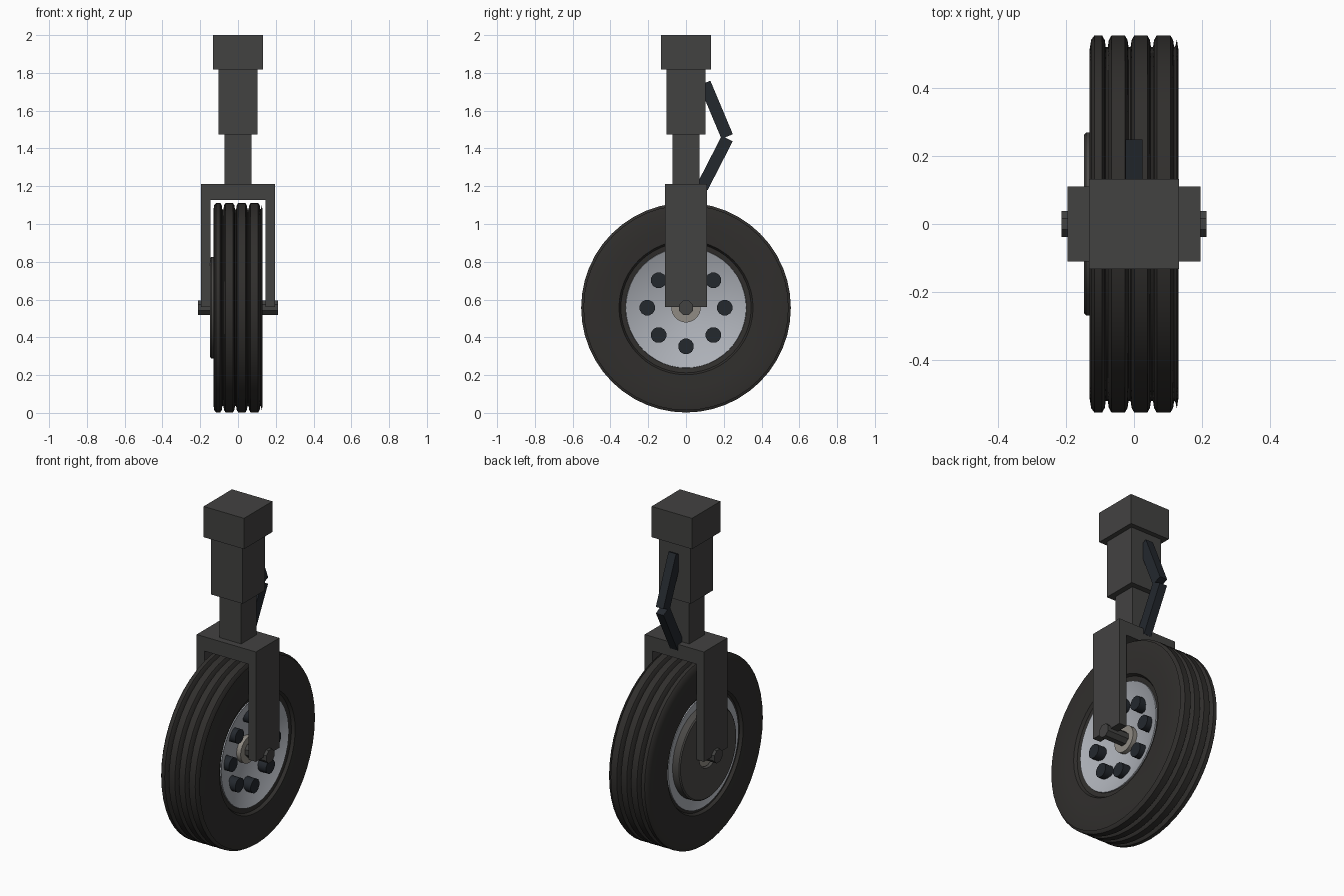
import bpy, bmesh
from math import sin, cos, pi, atan2, hypot
from mathutils import Matrix, Vector

if "Cube" in bpy.data.objects:
    bpy.data.objects.remove(bpy.data.objects["Cube"])

AXLE_Z = 0.557


def mat(name, c):
    m = bpy.data.materials.new(name)
    m.diffuse_color = (*c, 1)
    m.use_nodes = True
    m.node_tree.nodes["Principled BSDF"].inputs["Base Color"].default_value = m.diffuse_color
    return m


STEEL = mat("dark_steel", (0.055, 0.054, 0.053))
RUBBER = mat("rubber", (0.03, 0.028, 0.026))
ALLOY = mat("alloy", (0.42, 0.44, 0.48))
BLACK = mat("blue_black", (0.017, 0.021, 0.027))
BRAKE = mat("brake_grey", (0.07, 0.067, 0.063))
HUB = mat("hub_metal", (0.28, 0.26, 0.23))


def finish(bm, name, material, smooth=False):
    bmesh.ops.recalc_face_normals(bm, faces=bm.faces)
    me = bpy.data.meshes.new(name)
    bm.to_mesh(me)
    bm.free()
    me.materials.append(material)
    ob = bpy.data.objects.new(name, me)
    bpy.context.collection.objects.link(ob)
    if smooth:
        bpy.ops.object.select_all(action='DESELECT')
        ob.select_set(True)
        bpy.context.view_layer.objects.active = ob
        bpy.ops.object.shade_smooth_by_angle(angle=0.6)
    return ob


def box(name, x0, x1, y0, y1, z0, z1, material=STEEL):
    bm = bmesh.new()
    c = Vector((x0 + x1, y0 + y1, z0 + z1)) / 2
    bmesh.ops.create_cube(bm, size=1, matrix=Matrix.Translation(c)
                          @ Matrix.Diagonal((x1 - x0, y1 - y0, z1 - z0, 1)))
    return finish(bm, name, material)


def revolve(name, profile, material, n=48, smooth=True):
    """Spin a closed (x, radius) profile around the axle."""
    bm = bmesh.new()
    rings = [[bm.verts.new((x, r * sin(2 * pi * i / n), AXLE_Z + r * cos(2 * pi * i / n)))
              for x, r in profile] for i in range(n)]
    m = len(profile)
    for i in range(n):
        a, b = rings[i], rings[(i + 1) % n]
        for j in range(m):
            k = (j + 1) % m
            bm.faces.new((a[j], a[k], b[k], b[j]))
    return finish(bm, name, material, smooth)


def rod(name, x0, x1, r, material, n, y=0, z=AXLE_Z):
    bm = bmesh.new()
    bmesh.ops.create_cone(bm, cap_ends=True, segments=n, radius1=r, radius2=r, depth=x1 - x0,
                          matrix=Matrix.Translation(((x0 + x1) / 2, y, z))
                          @ Matrix.Rotation(pi / 2, 4, 'Y') @ Matrix.Rotation(pi / n, 4, 'Z'))
    return finish(bm, name, material, n > 8)


def link(name, y0, z0, y1, z1, width=0.065):
    bm = bmesh.new()
    bmesh.ops.create_cube(bm, size=1, matrix=Matrix.Translation((0, (y0 + y1) / 2, (z0 + z1) / 2))
                          @ Matrix.Rotation(atan2(z1 - z0, y1 - y0), 4, 'X')
                          @ Matrix.Diagonal((0.05, hypot(y1 - y0, z1 - z0), width, 1)))
    return finish(bm, name, BLACK)


# Strut: stepped square shock absorber
for name, h, z0, z1 in (("top_mount", 0.133, 1.817, 2.0),
                        ("upper_strut", 0.104, 1.473, 1.817),
                        ("lower_strut", 0.071, 1.213, 1.473)):
    box(name, -h, h, -h, h, z0, z1)

# Fork
box("fork_crown", -0.195, 0.195, -0.11, 0.11, 1.128, 1.213)
box("fork_leg_left", -0.195, -0.145, -0.11, 0.11, 0.56, 1.128)
box("fork_leg_right", 0.145, 0.195, -0.11, 0.11, 0.56, 1.128)

# Folding torque links behind the strut
link("upper_torque_link", 0.099, 1.746, 0.218, 1.463)
link("lower_torque_link", 0.218, 1.452, 0.085, 1.193)

# Tyre: sidewalls plus a tread interrupted by four grooves
R = 0.555
tyre = [(-0.105, 0.315), (-0.11, 0.345), (-0.127, 0.355), (-0.131, 0.43), (-0.131, 0.51),
        (-0.126, 0.542), (-0.116, R)]
for g in (-0.08, -0.013, 0.053):
    tyre += [(g - 0.014, R), (g - 0.006, R - 0.014), (g - 0.003, R - 0.035),
             (g + 0.003, R - 0.035), (g + 0.006, R - 0.014), (g + 0.014, R)]
tyre += [(0.107, R), (0.115, R - 0.014), (0.118, R - 0.035), (0.122, R - 0.03), (0.126, R - 0.012),
         (0.131, 0.51), (0.131, 0.43), (0.127, 0.355), (0.11, 0.345), (0.105, 0.315)]
revolve("tyre", tyre, RUBBER)

# Dished wheel rim, hub and axle
revolve("wheel_rim", [(-0.08, 0.05), (-0.1, 0.27), (-0.115, 0.33), (-0.08, 0.33), (0.08, 0.325),
                      (0.112, 0.318), (0.06, 0.2), (0.042, 0.05)], ALLOY)
rod("wheel_hub", -0.135, 0.072, 0.078, HUB, 24)
rod("axle", -0.213, 0.213, 0.041, STEEL, 8)

# Brake disc on the left side
revolve("brake_disc", [(-0.147, 0.085), (-0.147, 0.262), (-0.141, 0.269), (-0.09, 0.269),
                       (-0.09, 0.085)], BRAKE)

# Wheel bolts
for i in range(8):
    a = i * pi / 4
    rod(f"wheel_bolt_{i + 1}", 0.03, 0.112, 0.042, BLACK, 12,
        0.205 * sin(a), AXLE_Z + 0.205 * cos(a))
